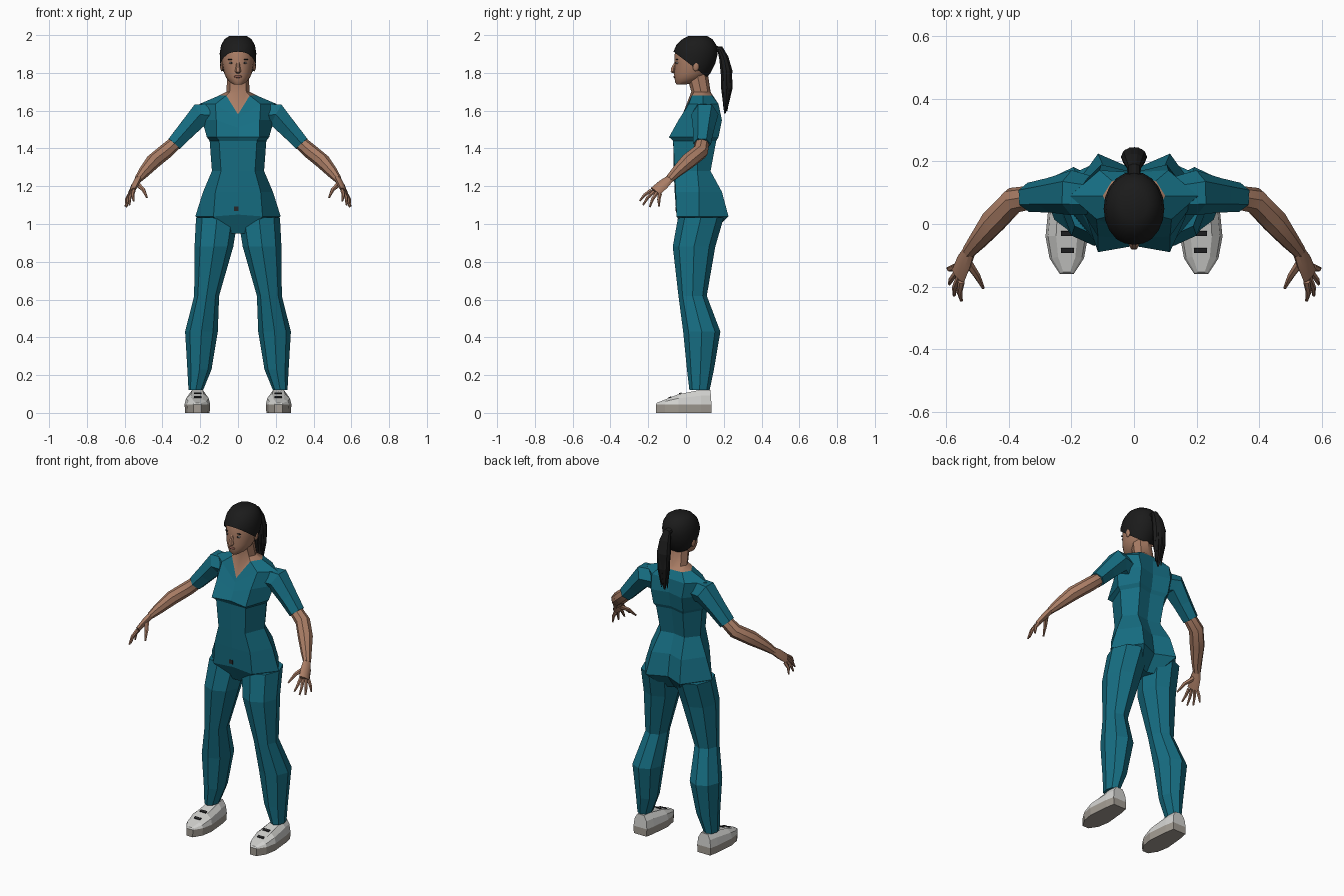
import bpy, bmesh, math, random
from mathutils import Vector as V

if "Cube" in bpy.data.objects:
    bpy.data.objects.remove(bpy.data.objects["Cube"])

random.seed(4)


def colour(name, r, g, b):
    m = bpy.data.materials.new(name)
    m.diffuse_color = (r, g, b, 1)
    m.use_nodes = True
    m.node_tree.nodes["Principled BSDF"].inputs["Base Color"].default_value = m.diffuse_color
    return m


TEAL = colour("teal cloth", .008, .155, .225)
SKIN = colour("skin", .40, .205, .13)
LIP = colour("lip", .25, .10, .075)
HAIR = colour("black hair", .011, .011, .011)
WHITE = colour("shoe white", .64, .64, .62)
SOLE = colour("sole taupe", .36, .33, .29)
DARK = colour("dark trim", .02, .02, .022)
EYE = colour("eye white", .55, .50, .46)


def finish(bm, name, mat, mirror=False, smooth=False):
    bmesh.ops.recalc_face_normals(bm, faces=bm.faces)
    me = bpy.data.meshes.new(name)
    bm.to_mesh(me)
    bm.free()
    ob = bpy.data.objects.new(name, me)
    bpy.context.collection.objects.link(ob)
    me.materials.append(mat)
    if mirror:
        ob.modifiers.new("Mirror", 'MIRROR')
    if smooth:
        bpy.ops.object.select_all(action='DESELECT')
        ob.select_set(True)
        bpy.context.view_layer.objects.active = ob
        bpy.ops.object.shade_smooth_by_angle(angle=math.radians(40))
    return ob


def loft_bm(rings, caps=(True, True)):
    bm = bmesh.new()
    vs = [[bm.verts.new(p) for p in r] for r in rings]
    n = len(vs[0])
    for a, b in zip(vs, vs[1:]):
        for i in range(n):
            bm.faces.new((a[i], a[(i + 1) % n], b[(i + 1) % n], b[i]))
    if caps[0]:
        bm.faces.new(vs[0])
    if caps[1]:
        bm.faces.new(vs[-1])
    return bm


def oval(z, x0, x1, y0, y1, n=8):
    cx, cy, rx, ry = (x0 + x1) / 2, (y0 + y1) / 2, (x1 - x0) / 2, (y1 - y0) / 2
    return [(cx + rx * math.sin(2 * math.pi * i / n),
             cy - ry * math.cos(2 * math.pi * i / n), z) for i in range(n)]


def tube(path, side, n=6):
    """path: (point, half width along side, half thickness)"""
    pts = [V(p[0]) for p in path]
    rings = []
    for i, (_, rw, rt) in enumerate(path):
        d = (pts[min(i + 1, len(pts) - 1)] - pts[max(i - 1, 0)]).normalized()
        t = d.cross(V(side)).normalized()
        s = t.cross(d)
        rings.append([pts[i] + s * rw * math.cos(a) + t * rt * math.sin(a)
                      for a in (2 * math.pi * k / n for k in range(n))])
    return loft_bm(rings)


def ball(name, loc, scale, mat, mirror=False, seg=12):
    bm = bmesh.new()
    bmesh.ops.create_uvsphere(bm, u_segments=seg, v_segments=seg // 2 + 1, radius=1)
    for v in bm.verts:
        v.co = V(loc) + V(a * b for a, b in zip(v.co, scale))
    return finish(bm, name, mat, mirror, True)


# Tunic: z, front-centre z and y, front corner x y, side x y, back corner x y, back-centre y
def body_ring(z, zf, yf, fx, fy, w, ys, bx, by, yb):
    half = [(fx, fy, z), (w, ys, z), (bx, by, z)]
    return [(0, yf, zf)] + half + [(0, yb, z)] + [(-x, y, q) for x, y, q in half[::-1]]


tunic = [
    (.95, .95, .0, .04, .0, .06, .06, .05, .13, .11),
    (1.04, 1.05, -.05, .13, -.05, .226, .07, .115, .225, .175),
    (1.17, 1.17, -.06, .12, -.055, .185, .07, .10, .19, .155),
    (1.28, 1.28, -.065, .09, -.06, .138, .06, .08, .13, .115),
    (1.44, 1.44, -.068, .10, -.068, .15, .06, .09, .16, .14),
    (1.46, 1.46, -.07, .115, -.09, .165, .06, .10, .172, .15),
    (1.55, 1.51, -.045, .115, -.04, .19, .08, .105, .19, .165),
    (1.635, 1.56, -.028, .12, .015, .205, .09, .11, .172, .165),
    (1.68, 1.58, -.018, .062, .03, .10, .09, .07, .138, .142)]
rings = [body_ring(*t) for t in tunic]
finish(loft_bm(rings, (True, False)), "tunic", TEAL)

# Neck and chest opening, starting at the collar
finish(loft_bm([rings[-1], oval(1.70, -.062, .062, .028, .13), oval(1.80, -.055, .055, .0, .115)],
               (False, True)), "neck", SKIN, smooth=True)

# Trouser legs
leg = [(1.035, .0, .222, -.042, .20), (.88, .025, .23, -.07, .155), (.62, .10, .232, -.04, .11),
       (.43, .107, .28, -.015, .182), (.23, .14, .268, .005, .148), (.12, .185, .262, .018, .125)]
finish(loft_bm([oval(*t) for t in leg]), "trouser_leg", TEAL, True)

# Sleeves and arms
along_y = (0, 1, 0)
finish(tube([((.13, .09, 1.575), .06, .07), ((.20, .10, 1.58), .072, .07),
             ((.275, .092, 1.495), .055, .054), ((.338, .085, 1.424), .047, .046)], along_y),
       "sleeve", TEAL, True)
finish(tube([((.32, .087, 1.44), .037, .036), ((.385, .076, 1.383), .043, .04),
             ((.45, .008, 1.33), .043, .04), ((.50, -.055, 1.272), .03, .03),
             ((.53, -.09, 1.235), .023, .02)], along_y, 8),
       "forearm", SKIN, True, True)

# Hands: palm, four fanned fingers and a thumb
spread = (-.40, -.86, .31)
finish(tube([((.525, -.083, 1.242), .022, .018), ((.543, -.12, 1.21), .033, .018),
             ((.562, -.163, 1.172), .035, .013)], spread, 8), "palm", SKIN, True, True)
index_base, pinky_base = V((.552, -.185, 1.178)), V((.573, -.138, 1.158))
tips = [(.552, -.245, 1.122), (.575, -.228, 1.10), (.59, -.192, 1.09), (.595, -.142, 1.092)]
for i, tip in enumerate(tips):
    base = index_base.lerp(pinky_base, i / 3)
    mid = base.lerp(V(tip), .5) + V((.006, -.004, .004))
    finish(tube([(base, .011, .011), (mid, .009, .009), (tip, .005, .005)], spread),
           "finger", SKIN, True, True)
finish(tube([((.537, -.115, 1.215), .015, .014), ((.502, -.165, 1.183), .011, .011),
             ((.482, -.205, 1.14), .005, .005)], (1, 0, 0)), "thumb", SKIN, True, True)

# Head
skull = [(1.738, .022, -.05, .0), (1.752, .045, -.058, .05), (1.775, .063, -.061, .095),
         (1.80, .074, -.063, .118), (1.85, .084, -.06, .145), (1.90, .087, -.06, .158),
         (1.94, .08, -.042, .152), (1.97, .062, -.01, .13), (1.987, .035, .025, .10)]


def head_rings(g):
    return [oval(z + g * (z - 1.85) / .15, -w - g, w + g, a - g, b + g, 20)
            for z, w, a, b in skull]


finish(loft_bm(head_rings(0)), "head", SKIN, smooth=True)

# Hair cap, trimmed along a slanted hairline from forehead to nape
bm = loft_bm(head_rings(.01))
bmesh.ops.bisect_plane(bm, geom=bm.verts[:] + bm.edges[:] + bm.faces[:],
                       plane_co=(0, 0, 1.862), plane_no=(0, .76, 1), clear_inner=True)
finish(bm, "hair_cap", HAIR, smooth=True)

# Ponytail with loose strands
across = (1, 0, 0)
tail = [((0, .14, 1.925), .02, .018), ((0, .18, 1.925), .022, .02), ((0, .20, 1.88), .034, .026),
        ((0, .214, 1.81), .042, .033), ((0, .217, 1.72), .037, .027), ((0, .21, 1.64), .022, .016),
        ((0, .206, 1.585), .005, .004)]
finish(tube(tail, across, 10), "ponytail", HAIR)
for i in range(8):
    a = 2 * math.pi * i / 8
    x, y = .032 * math.cos(a), .022 * math.sin(a)
    end = random.uniform(1.59, 1.67)
    finish(tube([((x, .214 + y, 1.80), .008, .008), ((x, .216 + y, 1.72), .009, .009),
                 ((x * .6, .208 + y * .6, end), .002, .002)], across, 5), "ponytail_strand", HAIR)

# Face
finish(tube([((0, -.054, 1.858), .008, .006), ((0, -.066, 1.825), .013, .014),
             ((0, -.066, 1.808), .017, .018), ((0, -.06, 1.80), .010, .006)], across),
       "nose", SKIN, smooth=True)
ball("eye", (.036, -.046, 1.853), (.013, .008, .005), EYE, True)
ball("pupil", (.036, -.052, 1.853), (.005, .004, .005), DARK, True, 8)
ball("eyebrow", (.038, -.0475, 1.871), (.018, .006, .003), HAIR, True, 8)
ball("lips", (0, -.058, 1.78), (.022, .008, .007), LIP)
ball("ear", (.086, .052, 1.835), (.009, .017, .027), SKIN, True)

# Shoes: rounded plan outline stacked into sole and sloping upper
plan = [(.135, .045), (.08, .056), (-.04, .068), (-.11, .055), (-.16, .022)]


def shoe_top(y):
    return .122 if y > .02 else .122 + (y - .02) * .38


def shoe_ring(f, sx):
    ring = []
    for s, pts in ((1, plan), (-1, plan[::-1])):
        for y, w in pts:
            top = shoe_top(y)
            z = f * .045 if f <= 1 else .045 + (f - 1) * (top - .045)
            ring.append((.215 + s * w * sx, y * (1 - .04 * max(f - 1, 0)), z))
    return ring


shoe = finish(loft_bm([shoe_ring(0, .95), shoe_ring(1, 1), shoe_ring(1.6, .88),
                       shoe_ring(2, .5)]), "shoe", SOLE, True)
shoe.data.materials.append(WHITE)
for p in shoe.data.polygons:
    p.material_index = int(p.center.z > .0455)


# Thin trim plates: laces on the shoes and the trouser tie
def plate(name, loc, size, tilt, mat, mirror=False):
    bm = bmesh.new()
    bmesh.ops.create_cube(bm, size=1)
    c, s = math.cos(tilt), math.sin(tilt)
    for v in bm.verts:
        x, y, z = (a * b for a, b in zip(v.co, size))
        v.co = V(loc) + V((x, y * c - z * s, y * s + z * c))
    finish(bm, name, mat, mirror)


for y in (-.03, -.085):
    plate("lace", (.213, y, shoe_top(y) + .001), (.042, .015, .005), math.atan(.38), DARK, True)
plate("trouser_tie", (-.01, -.052, 1.08), (.024, .006, .024), 0, DARK)
